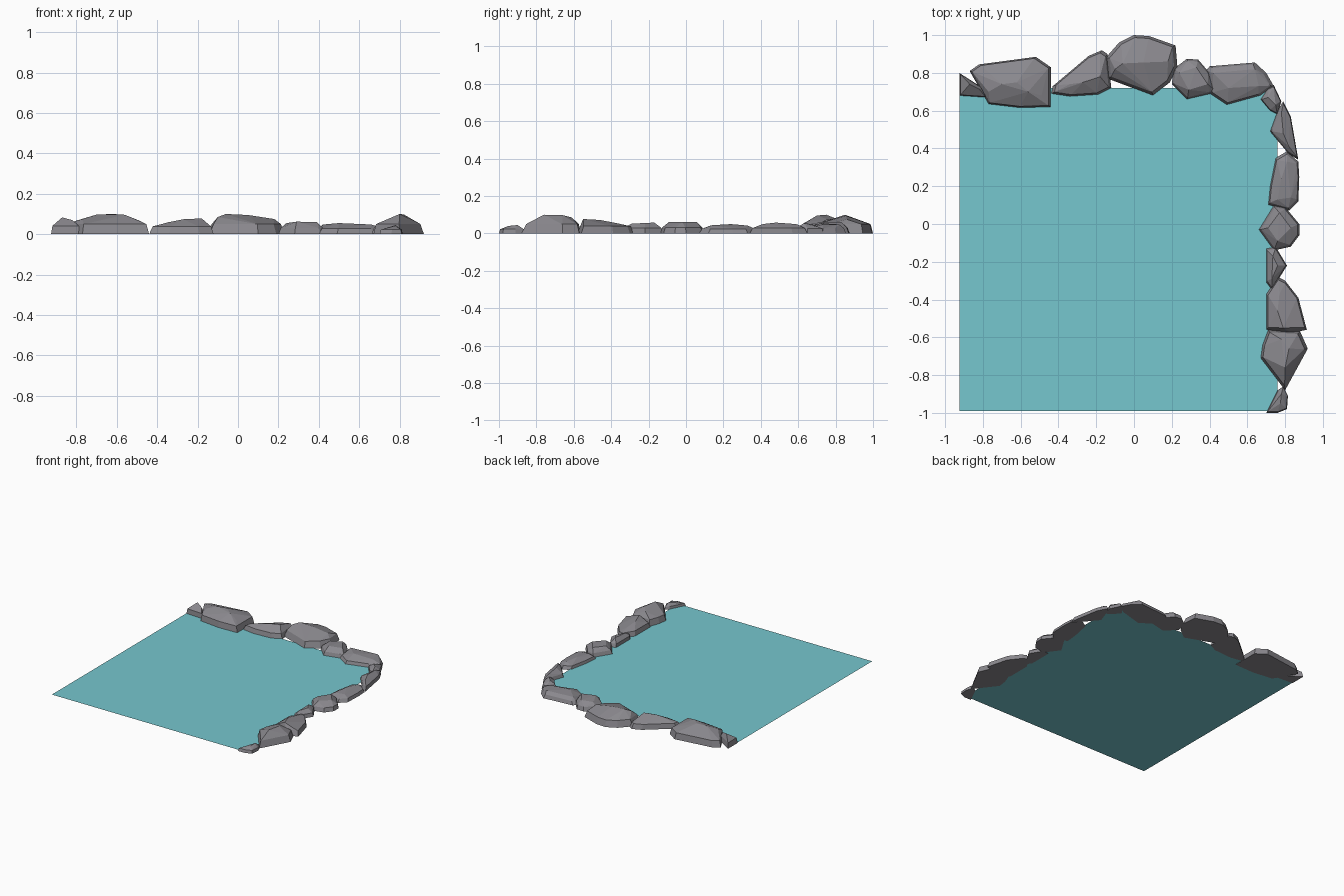
import bpy, bmesh, math
from mathutils import Vector


def material(name, rgb):
    m = bpy.data.materials.new(name)
    m.diffuse_color = (*rgb, 1)
    return m


STONE = material("grey stone", (0.255, 0.248, 0.27))
WATER = material("pool teal", (0.18, 0.57, 0.62))


def add_object(name, bm, mat):
    mesh = bpy.data.meshes.new(name)
    bm.to_mesh(mesh)
    bm.free()
    mesh.materials.append(mat)
    ob = bpy.data.objects.new(name, mesh)
    bpy.context.collection.objects.link(ob)
    return ob


def rock(name, outline, tops, shoulder=0.9):
    """Chunky boulder: hull of a ground outline, a shoulder ring and top points."""
    bm = bmesh.new()
    height = max(t[2] for t in tops)
    c = sum((Vector(p) for p in outline), Vector((0, 0))) / len(outline)
    for p in outline:
        q = c + (Vector(p) - c) * shoulder
        bm.verts.new((*p, 0))
        bm.verts.new((*q, height * 0.5))
    for t in tops:
        bm.verts.new(t)
    res = bmesh.ops.convex_hull(bm, input=bm.verts[:])
    bmesh.ops.delete(bm, geom=[v for v in bm.verts if not v.link_faces], context='VERTS')
    bmesh.ops.dissolve_limit(bm, angle_limit=math.radians(4), verts=bm.verts[:], edges=bm.edges[:])
    bmesh.ops.recalc_face_normals(bm, faces=bm.faces[:])
    return add_object(name, bm, STONE)


# Water sheet, its far edges tucked under the rocks
bm = bmesh.new()
pool = [(-0.925, -0.99), (0.76, -0.99), (0.76, 0.6), (0.68, 0.72), (-0.925, 0.72)]
bm.faces.new([bm.verts.new((x, y, 0.004)) for x, y in pool])
add_object("water_surface", bm, WATER)

# Back row, left to right
rock("back_end_rock",
     [(-0.925, 0.80), (-0.925, 0.68), (-0.78, 0.67), (-0.80, 0.72)],
     [(-0.87, 0.74, 0.083), (-0.82, 0.715, 0.07)])
rock("back_large_rock",
     [(-0.87, 0.81), (-0.82, 0.845), (-0.52, 0.885), (-0.44, 0.83),
      (-0.44, 0.62), (-0.60, 0.615), (-0.77, 0.635), (-0.82, 0.72)],
     [(-0.77, 0.70, 0.075), (-0.70, 0.74, 0.097), (-0.62, 0.75, 0.1),
      (-0.56, 0.70, 0.096), (-0.49, 0.68, 0.068)], 0.94)
rock("back_wedge_rock",
     [(-0.44, 0.69), (-0.43, 0.73), (-0.24, 0.89), (-0.17, 0.92),
      (-0.14, 0.90), (-0.12, 0.72), (-0.19, 0.685), (-0.34, 0.675)],
     [(-0.34, 0.74, 0.06), (-0.27, 0.75, 0.074), (-0.18, 0.78, 0.078)])
rock("back_tall_rock",
     [(-0.15, 0.88), (-0.08, 0.96), (0, 1), (0.08, 0.995), (0.22, 0.945),
      (0.23, 0.83), (0.19, 0.75), (0.10, 0.68), (-0.14, 0.77)],
     [(-0.10, 0.82, 0.085), (-0.06, 0.85, 0.1), (0.05, 0.855, 0.095), (0.18, 0.86, 0.075)])
rock("back_small_rock",
     [(0.21, 0.82), (0.28, 0.875), (0.34, 0.87), (0.40, 0.80),
      (0.43, 0.71), (0.41, 0.69), (0.28, 0.66), (0.20, 0.74)],
     [(0.24, 0.80, 0.055), (0.33, 0.83, 0.06), (0.39, 0.74, 0.06), (0.29, 0.71, 0.062)])
rock("back_corner_rock",
     [(0.38, 0.81), (0.40, 0.835), (0.64, 0.855), (0.70, 0.80),
      (0.74, 0.73), (0.67, 0.68), (0.49, 0.63), (0.40, 0.69)],
     [(0.42, 0.80, 0.048), (0.64, 0.82, 0.048), (0.66, 0.73, 0.048), (0.50, 0.72, 0.055)])

# Right row, back to front
rock("corner_pebble",
     [(0.67, 0.66), (0.71, 0.72), (0.74, 0.735), (0.78, 0.65), (0.76, 0.58), (0.72, 0.60)],
     [(0.71, 0.67, 0.05), (0.75, 0.63, 0.055)])
rock("right_sliver_rock",
     [(0.79, 0.65), (0.83, 0.57), (0.87, 0.34), (0.82, 0.37), (0.72, 0.49), (0.76, 0.60)],
     [(0.78, 0.59, 0.05), (0.79, 0.48, 0.058), (0.82, 0.41, 0.05)])
rock("right_long_rock",
     [(0.72, 0.20), (0.71, 0.10), (0.82, 0.07), (0.87, 0.12),
      (0.875, 0.25), (0.87, 0.33), (0.81, 0.385), (0.75, 0.35)],
     [(0.76, 0.13, 0.042), (0.83, 0.14, 0.044), (0.78, 0.24, 0.05), (0.81, 0.33, 0.042)])
rock("right_round_rock",
     [(0.66, -0.03), (0.74, 0.10), (0.80, 0.09), (0.875, 0),
      (0.875, -0.06), (0.83, -0.12), (0.74, -0.14)],
     [(0.71, -0.02, 0.058), (0.77, 0.06, 0.06), (0.83, -0.02, 0.06), (0.76, -0.09, 0.062)])
rock("right_narrow_rock",
     [(0.70, -0.13), (0.75, -0.12), (0.81, -0.22), (0.73, -0.35), (0.70, -0.31)],
     [(0.735, -0.17, 0.058), (0.76, -0.22, 0.056), (0.73, -0.29, 0.052)])
rock("right_broad_rock",
     [(0.70, -0.37), (0.76, -0.28), (0.80, -0.30), (0.87, -0.39),
      (0.915, -0.56), (0.82, -0.58), (0.70, -0.56)],
     [(0.77, -0.37, 0.055), (0.76, -0.46, 0.072), (0.79, -0.55, 0.077)])
rock("right_peak_rock",
     [(0.71, -0.56), (0.88, -0.57), (0.92, -0.66), (0.80, -0.88), (0.67, -0.71), (0.68, -0.64)],
     [(0.78, -0.61, 0.085), (0.82, -0.66, 0.098), (0.80, -0.76, 0.1)], 0.88)
rock("right_end_rock",
     [(0.70, -1.0), (0.76, -0.88), (0.79, -0.86), (0.815, -0.91), (0.81, -0.98), (0.76, -1.0)],
     [(0.78, -0.90, 0.045), (0.775, -0.95, 0.04)])
